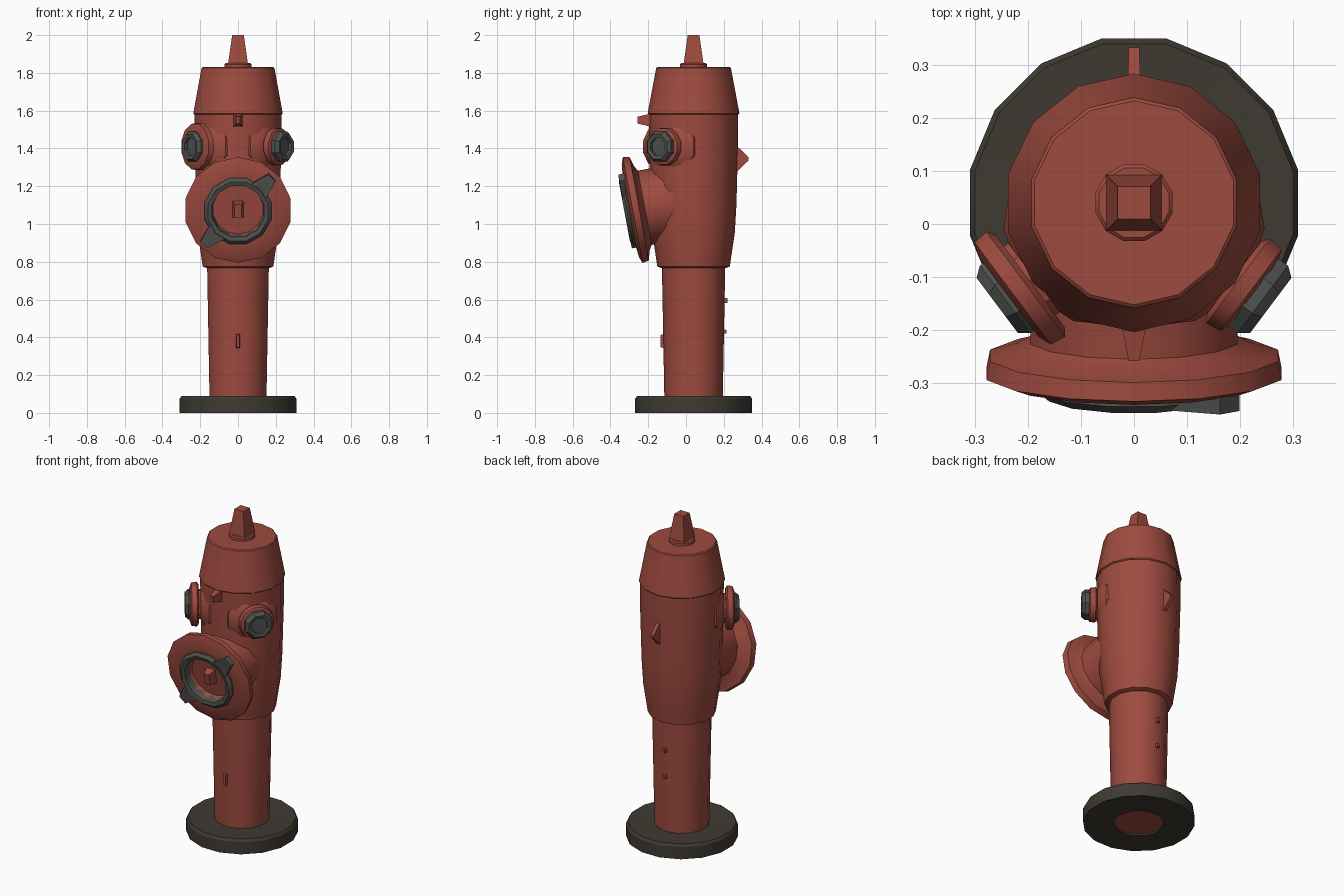
import bpy, bmesh, math
from mathutils import Vector, Matrix

if "Cube" in bpy.data.objects:
    bpy.data.objects.remove(bpy.data.objects["Cube"])


def material(name, rgb):
    m = bpy.data.materials.new(name)
    m.diffuse_color = (*rgb, 1)
    m.use_nodes = True
    m.node_tree.nodes["Principled BSDF"].inputs["Base Color"].default_value = m.diffuse_color
    return m


RED = material("faded red paint", (0.34, 0.07, 0.05))
GRAY = material("gray metal", (0.08, 0.086, 0.08))
DARK = material("dark base", (0.05, 0.042, 0.032))


def frame(loc, direction):
    """Matrix whose local z points along direction."""
    q = Vector(direction).to_track_quat('Z', 'Y')
    return Matrix.Translation(loc) @ q.to_matrix().to_4x4()


def finish(name, bm, mat, mtx):
    bmesh.ops.remove_doubles(bm, verts=bm.verts, dist=1e-5)
    bmesh.ops.recalc_face_normals(bm, faces=bm.faces)
    me = bpy.data.meshes.new(name)
    bm.to_mesh(me)
    bm.free()
    me.materials.append(mat)
    ob = bpy.data.objects.new(name, me)
    bpy.context.collection.objects.link(ob)
    ob.matrix_world = mtx
    return ob


def lathe(name, profile, mat, mtx, segs=14, ring=False, smooth=True):
    """Revolve (radius, height) points about local z; ring closes the profile."""
    bm = bmesh.new()
    loops = [[bm.verts.new((r * math.cos(2 * math.pi * (i + .5) / segs),
                            r * math.sin(2 * math.pi * (i + .5) / segs), h))
              for i in range(segs)] for r, h in profile]
    pairs = list(zip(loops, loops[1:])) + ([(loops[-1], loops[0])] if ring else [])
    for a, b in pairs:
        for i in range(segs):
            j = (i + 1) % segs
            bm.faces.new((a[i], a[j], b[j], b[i]))
    if not ring:
        bm.faces.new(loops[0])
        bm.faces.new(loops[-1])
    ob = finish(name, bm, mat, mtx)
    if smooth:
        bpy.ops.object.select_all(action='DESELECT')
        ob.select_set(True)
        bpy.context.view_layer.objects.active = ob
        bpy.ops.object.shade_smooth_by_angle(angle=math.radians(33))
    return ob


def taper(name, base, top, h, mat, mtx):
    """Tapered block: half sizes at base and top, height along local z."""
    bm = bmesh.new()
    rings = [[bm.verts.new((sx * x, sy * y, z)) for sx, sy in
              ((-1, -1), (1, -1), (1, 1), (-1, 1))]
             for (x, y), z in ((base, 0), (top, h))]
    a, b = rings
    bm.faces.new(a)
    bm.faces.new(b)
    for i in range(4):
        j = (i + 1) % 4
        bm.faces.new((a[i], a[j], b[j], b[i]))
    return finish(name, bm, mat, mtx)


CY = 0.04
axis = Matrix.Translation((0, CY, 0))

# Base plate, open in the middle
lathe("base_plate", [(0.14, 0), (0.315, 0), (0.315, 0.075), (0.305, 0.09), (0.14, 0.085)],
      DARK, axis, 16, ring=True)
# Column, barrel and bonnet
lathe("column", [(0.152, 0.01), (0.155, 0.1), (0.168, 0.8)], RED, axis)
lathe("barrel", [(0.165, 0.765), (0.192, 0.775), (0.2, 0.83), (0.218, 0.95), (0.227, 1.1),
                 (0.235, 1.4), (0.236, 1.59)], RED, axis)
lathe("bonnet", [(0.238, 1.58), (0.243, 1.585), (0.198, 1.825), (0.192, 1.83)], RED, axis)
# Operating nut
lathe("nut_washer", [(0.075, 1.825), (0.075, 1.845), (0.068, 1.852)], RED, axis, 12)
taper("operating_nut", (0.053, 0.053), (0.031, 0.031), 0.155, RED,
      Matrix.Translation((0, CY, 1.845)))

# Large front outlet, facing slightly downward
tilt = math.radians(10.5)
front = frame((0, -0.287, 1.073), (0, -math.cos(tilt), -math.sin(tilt)))
lathe("front_outlet", [(0.2, -0.25), (0.2, -0.07), (0.225, -0.055), (0.278, -0.04),
                       (0.285, -0.005), (0.25, 0.008), (0.18, 0.015), (0.145, 0.012),
                       (0.135, -0.03)], RED, front, 14)
lathe("front_ring", [(0.14, -0.02), (0.178, 0.0), (0.183, 0.025), (0.165, 0.04), (0.142, 0.034)],
      GRAY, front, 12, ring=True)
taper("front_cap_nut", (0.03, 0.045), (0.018, 0.035), 0.05, RED,
      front @ Matrix.Translation((0, 0, -0.032)))
# Two lugs on opposite corners of the ring
for i, a in enumerate((45, 225)):
    m = front @ Matrix.Rotation(math.radians(a), 4, 'Z') @ \
        Matrix.Translation((0.155, 0, 0.02)) @ Matrix.Rotation(math.pi / 2, 4, 'Y')
    taper(f"front_ring_lug_{i + 1}", (0.018, 0.055), (0.016, 0.026), 0.1, GRAY, m)

# Side outlets; the left cap is wider than the right one
for side, s, r, h in (("left", -1, 0.128, 0.245), ("right", 1, 0.103, 0.235)):
    m = frame((0, CY, 1.41), (0.8 * s, -0.6, 0))
    lathe(side + "_collar", [(0.155, 0.12), (0.15, 0.19), (0.115, 0.225), (0.085, 0.235),
                             (0.085, 0.26)], RED, m, 10)
    lathe(side + "_flange", [(r - 0.015, h), (r, h + 0.01), (r - 0.004, h + 0.04),
                             (r - 0.03, h + 0.05)], RED, m, 12)
    lathe(side + "_ring", [(0.05, 0.265), (0.085, 0.275), (0.086, 0.303), (0.07, 0.322),
                           (0.05, 0.318)], GRAY, m, 8, ring=True, smooth=False)
    lathe(side + "_plug", [(0.055, 0.27), (0.055, 0.3)], GRAY, m, 8)

# Small lugs on the front and back of the barrel
taper("front_lug", (0.025, 0.035), (0.01, 0.018), 0.075, RED,
      frame((0, -0.183, 1.55), (0, -1, 0)))
taper("back_lug", (0.012, 0.075), (0.01, 0.008), 0.07, RED,
      frame((0, 0.262, 1.345), (0, 1, 0)))
# Bolt bumps along the column seam
for i, (y, z, d, k) in enumerate(((0.2, 0.595, 1, 0.015), (0.195, 0.43, 1, 0.012),
                                  (-0.115, 0.38, -1, 0.04))):
    taper(f"seam_bump_{i + 1}", (0.01, k), (0.008, k * 0.8), 0.025, RED,
          frame((0, y - 0.005 * d, z), (0, d, 0)))
